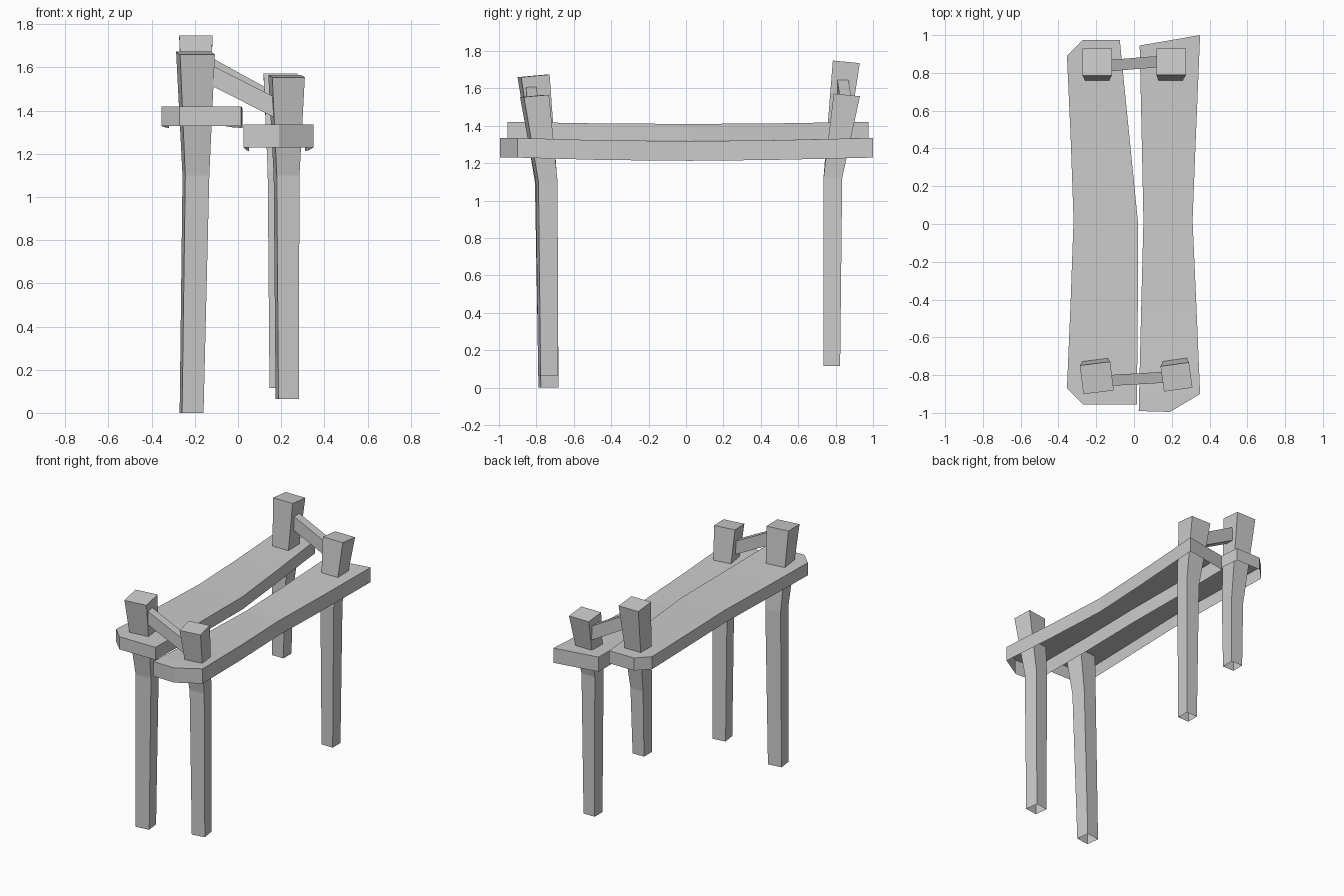
import bpy, bmesh
from math import radians
from mathutils import Matrix, Vector

cube = bpy.data.objects.get("Cube")
if cube:
    bpy.data.objects.remove(cube, do_unlink=True)

grey = bpy.data.materials.new("plain_grey")
grey.use_nodes = True
colour = (0.6, 0.6, 0.6, 1)
grey.diffuse_color = colour
grey.node_tree.nodes["Principled BSDF"].inputs["Base Color"].default_value = colour


def finish(name, bm):
    bmesh.ops.recalc_face_normals(bm, faces=bm.faces)
    mesh = bpy.data.meshes.new(name)
    bm.to_mesh(mesh)
    bm.free()
    mesh.materials.append(grey)
    obj = bpy.data.objects.new(name, mesh)
    bpy.context.collection.objects.link(obj)


def loft(name, rings, cap_start=False):
    """Skin closed rings of points and cap the last one."""
    bm = bmesh.new()
    loops = [[bm.verts.new(p) for p in ring] for ring in rings]
    for a, b in zip(loops, loops[1:]):
        for i in range(len(a)):
            j = (i + 1) % len(a)
            bm.faces.new((a[i], a[j], b[j], b[i]))
    bm.faces.new(loops[-1])
    if cap_start:
        bm.faces.new(loops[0])
    finish(name, bm)


def plank(name, stations, top, bottom, sag):
    """Hollow board, open below, skinned across (y_left, x_left, y_right, x_right) rows."""
    bm = bmesh.new()
    rows = []
    for yl, xl, yr, xr in stations:
        row = []
        for x, y in ((xl, yl), (xr, yr)):
            drop = sag * max(0, 1 - (y / 0.9) ** 2)
            row.append([bm.verts.new((x, y, z - drop)) for z in (top, bottom)])
        rows.append(row)
    for (a, b), (c, d) in zip(rows, rows[1:]):
        bm.faces.new((a[0], b[0], d[0], c[0]))
        bm.faces.new((a[0], c[0], c[1], a[1]))
        bm.faces.new((b[0], b[1], d[1], d[0]))
    for a, b in (rows[0], rows[-1]):
        bm.faces.new((a[0], a[1], b[1], b[0]))
    finish(name, bm)


def leg(name, rows, yaw, tilt):
    """Square post, open at the foot; rows are (x, y, z, width, depth)."""
    turn = Matrix.Rotation(radians(yaw), 3, 'Z')
    rings = []
    for i, (x, y, z, w, d) in enumerate(rows):
        slope = tilt if i == len(rows) - 1 else 0
        rings.append([turn @ Vector((sx * w / 2, sy * d / 2, sy * slope)) + Vector((x, y, z))
                      for sx, sy in ((-1, -1), (1, -1), (1, 1), (-1, 1))])
    loft(name, rings)


def bar(name, start, end, width, height):
    """Slanted tie between two posts."""
    rings = [[(x, y + sy * width / 2, z + sz * height / 2)
              for sy, sz in ((-1, -1), (1, -1), (1, 1), (-1, 1))]
             for x, y, z in (start, end)]
    loft(name, rings, True)


# Boards
plank("high_plank", [(-0.955, -0.27, -0.955, 0.015), (-0.87, -0.355, -0.87, 0.016),
                     (-0.45, -0.337, -0.45, 0.02), (0.02, -0.32, 0.02, 0.02),
                     (0.45, -0.335, 0.45, -0.023), (0.89, -0.355, 0.89, -0.067),
                     (0.975, -0.27, 0.975, -0.075)], 1.42, 1.33, 0.01)
plank("low_plank", [(-0.99, 0.025, -0.995, 0.19), (-0.9, 0.027, -0.9, 0.35),
                    (-0.45, 0.038, -0.45, 0.331), (0.02, 0.05, 0.02, 0.31),
                    (0.45, 0.041, 0.45, 0.327), (0.945, 0.03, 1.0, 0.35)],
      1.335, 1.23, 0.017)

# Posts
leg("front_high_leg", [(-0.215, -0.735, 0, 0.1, 0.095), (-0.195, -0.748, 1.1, 0.112, 0.107),
                       (-0.197, -0.815, 1.667, 0.162, 0.153)], 7, 0.007)
leg("front_low_leg", [(0.228, -0.737, 0.065, 0.095, 0.095), (0.225, -0.745, 1.1, 0.106, 0.103),
                      (0.225, -0.81, 1.56, 0.152, 0.135)], 8, 0.006)
leg("back_high_leg", [(-0.2, 0.78, 0.65, 0.09, 0.09), (-0.195, 0.785, 1.12, 0.1, 0.1),
                      (-0.195, 0.857, 1.742, 0.155, 0.144)], 0, -0.007)
leg("back_low_leg", [(0.19, 0.78, 0.115, 0.088, 0.088), (0.19, 0.785, 1.12, 0.105, 0.1),
                     (0.197, 0.86, 1.565, 0.157, 0.14)], 0, -0.007)

# Ties
bar("front_tie", (-0.14, -0.829, 1.572), (0.19, -0.81, 1.405), 0.058, 0.095)
bar("back_tie", (-0.14, 0.838, 1.605), (0.16, 0.862, 1.44), 0.06, 0.1)
